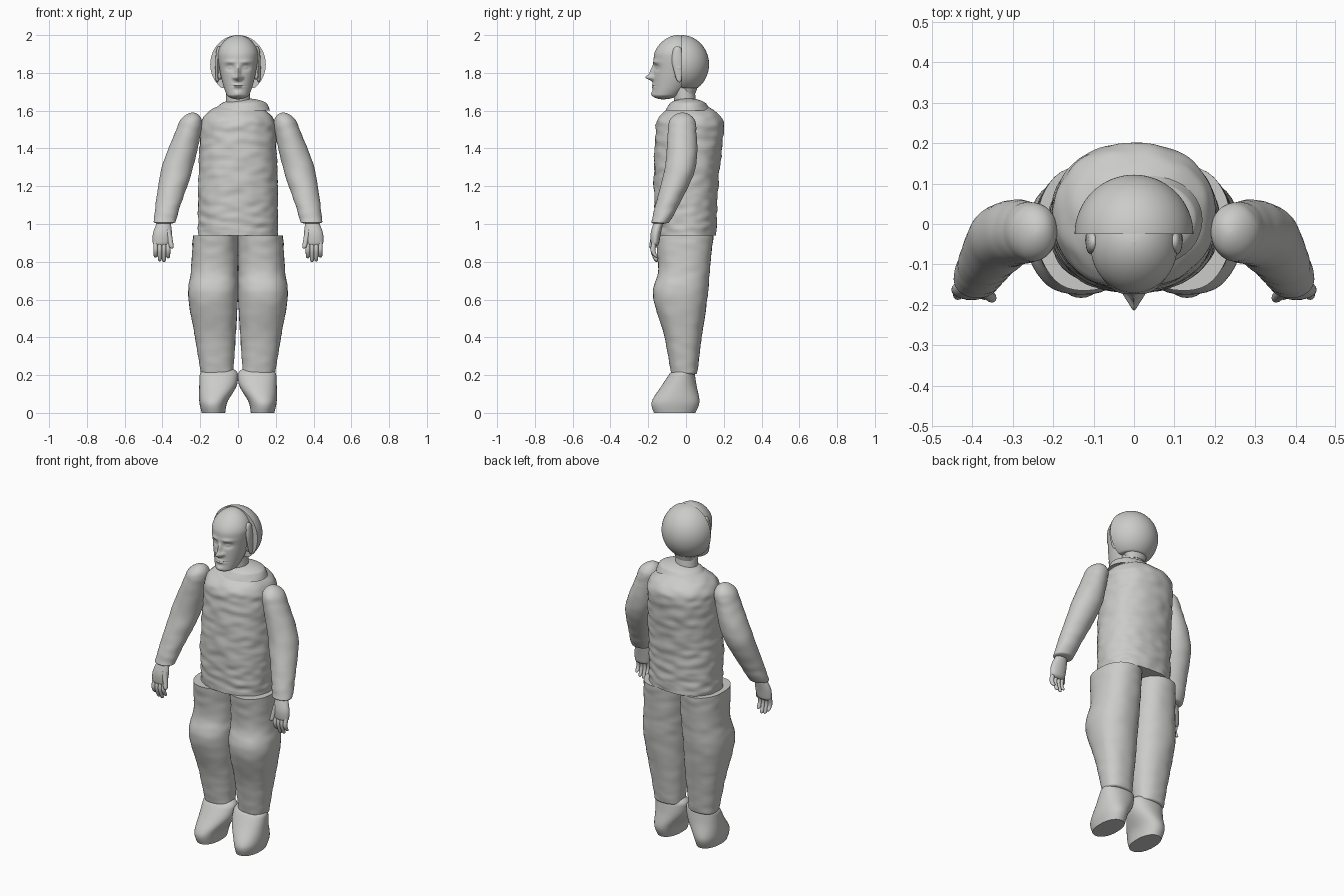
import bpy, bmesh, math
from math import sin, cos, pi, exp, sqrt
from mathutils import Vector, noise

cube = bpy.data.objects.get("Cube")
if cube:
    bpy.data.objects.remove(cube)

colour = (.6, .6, .59, 1)
grey = bpy.data.materials.new("plain_grey")
grey.use_nodes = True
grey.diffuse_color = colour
grey.node_tree.nodes["Principled BSDF"].inputs["Base Color"].default_value = colour


def section_at(sections, position):
    """Smoothly interpolated section at a fractional index."""
    last = len(sections) - 1
    index = min(int(position), last - 1)
    t = position - index
    before, start = sections[max(index - 1, 0)], sections[index]
    end, after = sections[index + 1], sections[min(index + 2, last)]
    blended = []
    for a, b, c, d in zip(before, start, end, after):
        leaving, arriving = (c - a) / 2, (d - b) / 2
        curve = (3 * (c - b) - 2 * leaving - arriving) * t * t
        curve += (2 * (b - c) + leaving + arriving) * t * t * t
        blended.append(b + leaving * t + curve)
    return blended


def rounding(distance, radius):
    """Elliptical shrink factor for a ring close to a rounded end."""
    if distance >= radius:
        return 1
    inset = 1 - max(distance / radius, .001)
    return sqrt(1 - inset * inset)


def superellipse(value, power):
    return math.copysign(abs(value) ** (2 / power), value)


def loft(name, sections, sides=40, rings=60, power=2, round_start=0, round_end=0,
         shape=None, mirror=False):
    """Skin sections of (x, y, z, half width, half depth); shape moves points."""
    first_z, last_z = sections[0][2], sections[-1][2]
    for side, prefix in ((1, "left_"), (-1, "right_")) if mirror else ((1, ""),):
        bm = bmesh.new()
        loops = []
        for ring in range(rings + 1):
            # Rings crowd towards both ends so that rounded ends stay smooth
            progress = (1 - cos(pi * ring / rings)) / 2
            x, y, z, width, depth = section_at(sections, progress * (len(sections) - 1))
            shrink = rounding(abs(z - first_z), round_start) * rounding(abs(z - last_z), round_end)
            loop = []
            for step in range(sides):
                angle = 2 * pi * step / sides
                outward = Vector((superellipse(cos(angle), power) * width,
                                  superellipse(sin(angle), power) * depth, 0))
                point = Vector((x, y, z)) + outward * shrink
                if shape:
                    point = shape(point, outward.normalized())
                loop.append(bm.verts.new((point.x * side, point.y, point.z)))
            loops.append(loop)
        for lower, upper in zip(loops, loops[1:]):
            for step in range(sides):
                bm.faces.new((lower[step - 1], lower[step], upper[step], upper[step - 1]))
        bm.faces.new(loops[0])
        bm.faces.new(loops[-1])
        bmesh.ops.recalc_face_normals(bm, faces=bm.faces)
        mesh = bpy.data.meshes.new(prefix + name)
        bm.to_mesh(mesh)
        bm.free()
        mesh.materials.append(grey)
        part = bpy.data.objects.new(prefix + name, mesh)
        bpy.context.collection.objects.link(part)
        bpy.ops.object.select_all(action="DESELECT")
        part.select_set(True)
        bpy.context.view_layer.objects.active = part
        bpy.ops.object.shade_smooth_by_angle(angle=pi / 4)


def cloth(amount):
    """Shape rule for soft, mostly horizontal fabric creases."""
    def crease(point, outward):
        spot = Vector((point.x, point.y, point.z * 2)) * 14
        return point + outward * noise.noise(spot) * amount
    return crease


# Shirt body, then the collar that rises higher on the left
hem, shoulder_top = .94, 1.64
loft("shirt", [(0, 0, hem, .21, .16), (0, 0, 1.2, .21, .17),
               (0, .02, 1.5, .2, .18), (0, .02, shoulder_top, .2, .17)],
     sides=80, rings=100, power=2.2, round_end=.12, shape=cloth(.007))
loft("collar", [(.02, .01, 1.6, .15, .12), (.04, .01, 1.665, .1, .08)],
     round_end=.03, shape=cloth(.003))

# Sleeves
loft("sleeve", [(.24, -.02, 1.59, .05, .06), (.26, -.02, 1.5, .066, .075),
                (.32, -.03, 1.3, .083, .082), (.37, -.1, 1.1, .066, .062),
                (.39, -.14, 1, .058, .045)],
     round_start=.05, round_end=.01, shape=cloth(.003), mirror=True)

# Hands: palm, four fingers and a thumb
palm_y = -.165
loft("palm", [(.39, -.14, 1.03, .03, .024), (.4, -.16, .95, .05, .027),
              (.405, palm_y, .88, .045, .02)],
     sides=24, rings=24, round_end=.02, mirror=True)
for number, finger in enumerate(("index", "middle", "ring", "little")):
    x = .37 + number * .022
    tip = .79 + abs(number - 1.4) * .02
    loft(finger + "_finger", [(x, palm_y, .91, .012, .014), (x, palm_y - .01, .86, .012, .013),
                              (x, palm_y + .01, tip, .01, .01)],
         sides=12, rings=16, round_end=.012, mirror=True)
loft("thumb", [(.37, palm_y, .97, .016, .016), (.35, palm_y - .02, .87, .012, .012)],
     sides=12, rings=16, round_end=.015, mirror=True)

# Trouser legs
loft("trouser_leg", [(.12, -.01, hem, .12, .155), (.124, -.01, .76, .124, .137),
                     (.132, -.03, .62, .132, .145), (.12, -.015, .4, .108, .098),
                     (.11, -.01, .2, .084, .068)],
     power=2.3, round_end=.01, shape=cloth(.003), mirror=True)

# Shoes: wide ankles leaning inwards over narrow soles
loft("shoe", [(.13, -.06, 0, .062, .11), (.13, -.055, .06, .075, .126),
              (.105, -.035, .15, .1, .09), (.1, -.01, .25, .1, .05)],
     power=2.2, round_end=.05, mirror=True)

# Neck
loft("neck", [(0, 0, 1.6, .066, .06), (0, -.015, 1.75, .06, .055)])


def face(point, outward):
    """Shape rule that raises and sinks the features on the front of the head."""
    if outward.y > 0:
        return point

    def bump(x, z, width, height):
        across, up = (abs(point.x) - x) / width, (point.z - z) / height
        return exp(-across * across - up * up)

    eye_x, eye_z, nose_z, mouth_z = .042, 1.828, 1.775, 1.73
    nose = bump(0, nose_z, .016, .016) * .035 + bump(0, nose_z + .03, .012, .03) * .02
    nostrils = bump(.02, nose_z, .01, .01) * .01
    brows = bump(eye_x, eye_z + .03, .03, .01) * .007
    sockets = bump(eye_x, eye_z, .022, .015) * .014
    eyeballs = bump(eye_x, eye_z, .013, .008) * .008
    lips = bump(0, mouth_z, .025, .012) * .01
    mouth = bump(0, mouth_z, .03, .003) * .009
    chin = bump(0, mouth_z - .04, .022, .014) * .008
    relief = nose + nostrils + brows + eyeballs + lips + chin - sockets - mouth
    return point - Vector((0, relief, 0))


# Head and ears
crown = 2
loft("head", [(0, -.12, 1.66, .05, .06), (0, -.086, 1.72, .074, .088),
              (0, -.065, 1.8, .094, .106), (0, -.057, 1.9, .107, .112),
              (0, -.045, crown, .1, .1)],
     sides=128, rings=130, round_start=.025, round_end=.11, shape=face)
loft("ear", [(.095, -.045, 1.765, .01, .012), (.11, -.036, 1.84, .016, .024)],
     sides=16, rings=20, round_start=.02, round_end=.02, mirror=True)

# Hair: half a ball, cut flat in front and at the nape
hair_front, nape = -.025, 1.72
hair_radius = .147
loft("hair", [(0, hair_front, 1.69, hair_radius, hair_radius),
              (0, hair_front, crown, hair_radius, hair_radius)],
     sides=64, round_start=.155, round_end=.155,
     shape=lambda point, outward: Vector((point.x, max(point.y, hair_front), max(point.z, nape))))

# Side locks in front of the hair, and loose hair below it
loft("side_lock", [(.1, -.045, 1.94, .012, .02), (.108, -.045, 1.86, .012, .03),
                   (.11, -.035, 1.75, .008, .012)],
     sides=12, rings=24, round_start=.02, round_end=.02, mirror=True)
loft("nape_hair", [(0, .01, 1.74, .075, .055), (0, .01, 1.69, .055, .04)], rings=12)
